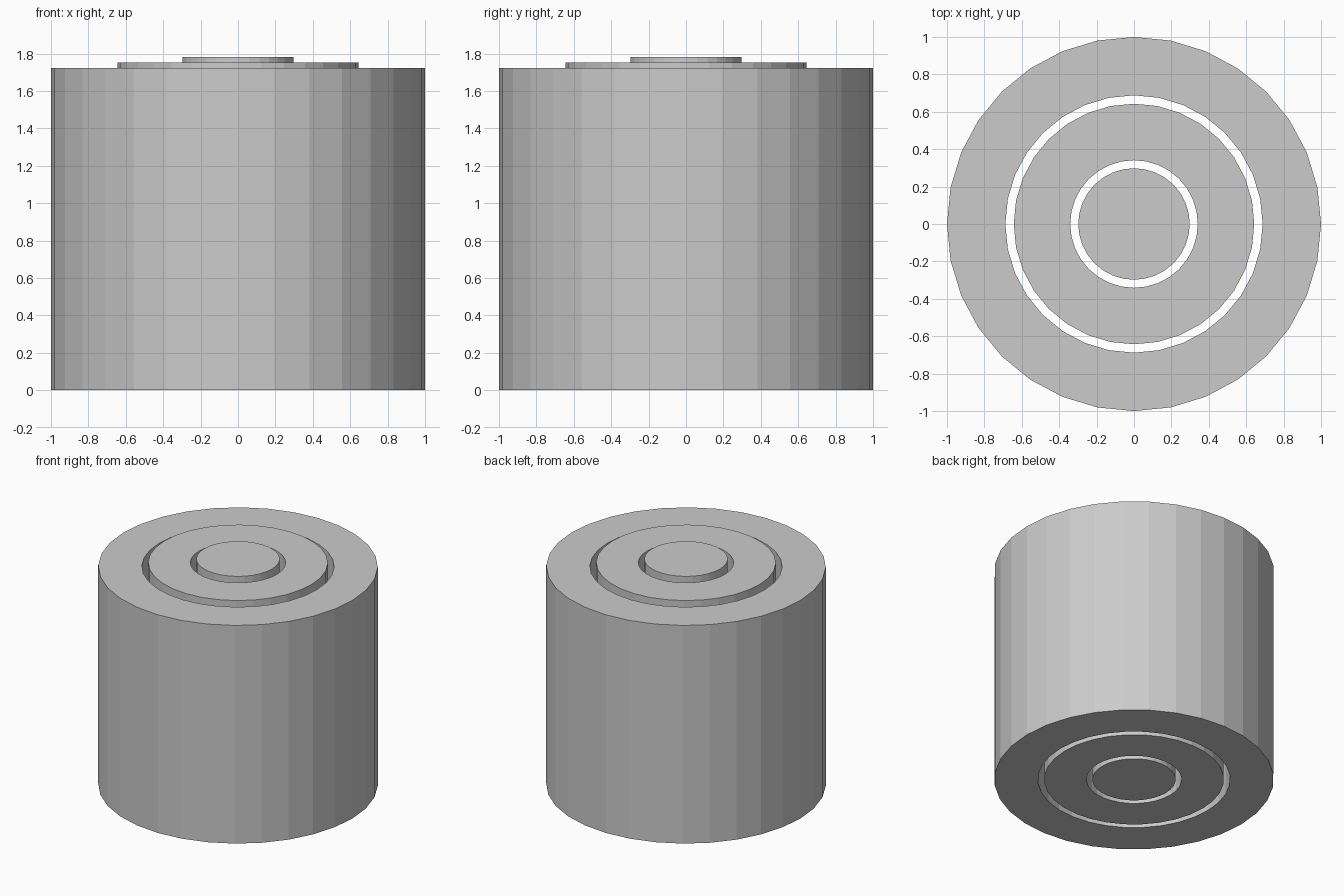
import bpy, bmesh
from math import cos, sin, tau

if "Cube" in bpy.data.objects:
    bpy.data.objects.remove(bpy.data.objects["Cube"])

SIDES = 32


def make_part(name, outer, inner, height):
    """Upright solid cylinder (inner = 0) or open tube standing on z = 0."""
    bm = bmesh.new()

    def circle(r, z):
        return [bm.verts.new((r * cos(tau * i / SIDES), r * sin(tau * i / SIDES), z))
                for i in range(SIDES)]

    def bridge(a, b):
        for i in range(SIDES):
            j = (i + 1) % SIDES
            bm.faces.new((a[i], a[j], b[j], b[i]))

    low, high = circle(outer, 0), circle(outer, height)
    bridge(low, high)
    if inner:
        bore_low, bore_high = circle(inner, 0), circle(inner, height)
        bridge(high, bore_high)
        bridge(bore_high, bore_low)
        bridge(bore_low, low)
    else:
        bm.faces.new(high)
        bm.faces.new(low[::-1])
    bmesh.ops.recalc_face_normals(bm, faces=bm.faces)
    mesh = bpy.data.meshes.new(name)
    bm.to_mesh(mesh)
    bm.free()
    obj = bpy.data.objects.new(name, mesh)
    bpy.context.collection.objects.link(obj)
    return obj


# Nested parts separated by narrow through gaps, each a little taller inward
make_part("outer_tube", 1.0, 0.688, 1.722)
make_part("middle_tube", 0.643, 0.341, 1.752)
make_part("centre_core", 0.298, 0, 1.782)
